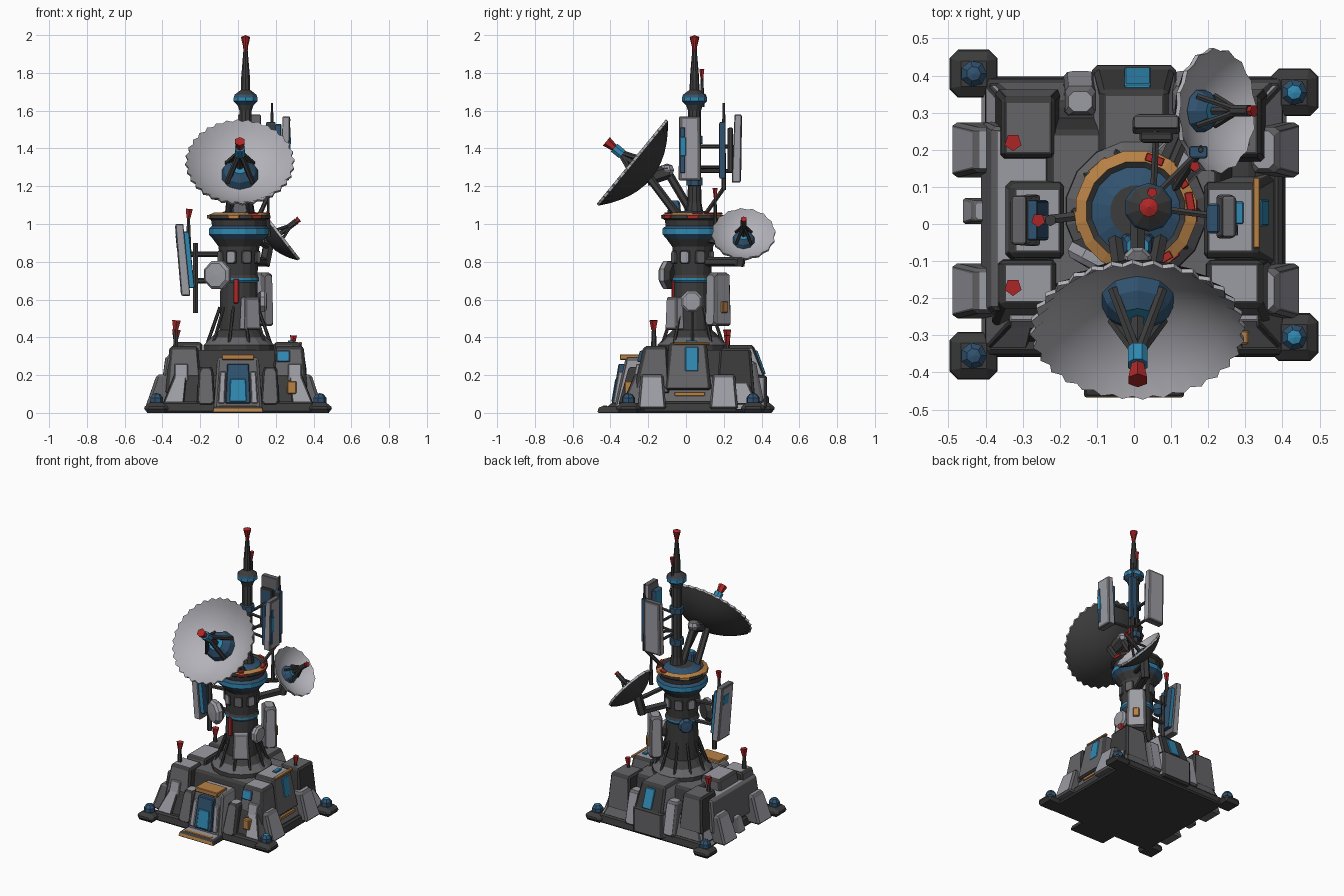
import bpy, bmesh, math
from mathutils import Vector, Matrix

if "Cube" in bpy.data.objects:
    bpy.data.objects.remove(bpy.data.objects["Cube"])

COLOURS = {"dark": (.045, .045, .045), "mid": (.13, .13, .14), "light": (.33, .33, .37),
           "white": (.45, .45, .49), "blue": (.03, .25, .45), "navy": (.03, .085, .16),
           "orange": (.48, .22, .06), "red": (.42, .02, .02)}
MATS = {}
for key, rgb in COLOURS.items():
    m = bpy.data.materials.new(key + " paint")
    m.use_nodes = True
    m.diffuse_color = (*rgb, 1)
    m.node_tree.nodes["Principled BSDF"].inputs["Base Color"].default_value = (*rgb, 1)
    MATS[key] = m
INDEX = {key: i for i, key in enumerate(MATS)}


def finish(name, bm, matrix, bevel=0, smooth=False):
    bmesh.ops.recalc_face_normals(bm, faces=bm.faces)
    me = bpy.data.meshes.new(name)
    bm.to_mesh(me)
    bm.free()
    for m in MATS.values():
        me.materials.append(m)
    ob = bpy.data.objects.new(name, me)
    bpy.context.collection.objects.link(ob)
    ob.matrix_world = matrix
    if bevel:
        mod = ob.modifiers.new("chamfer", 'BEVEL')
        mod.width, mod.segments = bevel, 1
    if smooth:
        bpy.ops.object.select_all(action='DESELECT')
        ob.select_set(True)
        bpy.context.view_layer.objects.active = ob
        bpy.ops.object.shade_smooth_by_angle(angle=math.radians(35))


def aim(loc, direction=(0, 0, 1)):
    q = Vector(direction).to_track_quat('Z', 'Y')
    return Matrix.Translation(loc) @ q.to_matrix().to_4x4()


SIDES = {"L": (1, 0, 0), "R": (-1, 0, 0), "F": (0, -1, 0), "B": (0, 1, 0), "T": (0, 0, 1)}


def block(name, loc, size, top=(1, 1), shift=(0, 0), mat="dark", panels=None, turn=0, bevel=.01):
    """Tapered box on its base centre; panels maps side letters to inset colours."""
    bm = bmesh.new()
    bmesh.ops.create_cube(bm, size=1)
    for v in bm.verts:
        v.co.z += .5
        up = v.co.z > .5
        v.co.x = v.co.x * size[0] * (top[0] if up else 1) + (shift[0] if up else 0)
        v.co.y = v.co.y * size[1] * (top[1] if up else 1) + (shift[1] if up else 0)
        v.co.z *= size[2]
    bm.normal_update()
    chosen = []
    for sides, colour in (panels or {}).items():
        for s in sides:
            chosen.append((max(bm.faces, key=lambda f: f.normal.dot(Vector(SIDES[s]))), colour))
    for f in bm.faces:
        f.material_index = INDEX[mat]
    for f, colour in chosen:
        edge = min(e.calc_length() for e in f.edges)
        bmesh.ops.inset_individual(bm, faces=[f], thickness=min(.02, edge * .18), depth=.004)
        f.material_index = INDEX[colour]
    finish(name, bm, Matrix.Translation(loc) @ Matrix.Rotation(math.radians(turn), 4, 'Z'), bevel)


def lathe(name, profile, n=12, loc=(0, 0, 0), direction=(0, 0, 1), teeth=0, smooth=False):
    """Spin (radius, height, colour of the band above) about an axis."""
    bm = bmesh.new()
    rmax = max(p[0] for p in profile)
    rings = []
    for r, z, _ in profile:
        if r == 0:
            rings.append([bm.verts.new((0, 0, z))] * n)
            continue
        ring = []
        for i in range(n):
            k = r * (1 - teeth * (i % 2)) if r > rmax * .97 else r
            a = math.tau * (i + .5) / n
            ring.append(bm.verts.new((k * math.cos(a), k * math.sin(a), z)))
        rings.append(ring)
    for j in range(len(rings) - 1):
        for i in range(n):
            k = (i + 1) % n
            quad = dict.fromkeys((rings[j][i], rings[j][k], rings[j + 1][k], rings[j + 1][i]))
            bm.faces.new(list(quad)).material_index = INDEX[profile[j][2]]
    finish(name, bm, aim(loc, direction), smooth=smooth)


def rod(name, a, b, r=.01, mat="dark", r2=None, n=6):
    a, b = Vector(a), Vector(b)
    h = (b - a).length
    lathe(name, [(0, 0, mat), (r, 0, mat), (r if r2 is None else r2, h, mat), (0, h, mat)], n, a, b - a)


def aerial(name, x, y, z0, z1, r=.012):
    rod(name + "_pole", (x, y, z0), (x, y, z1 - .04), r * 1.5, "dark", r * .7)
    rod(name + "_tip", (x, y, z1 - .05), (x + .004, y, z1), r * .9, "red", r * 1.6, 5)


def dish(name, loc, direction, R, depth, tip, n, collar):
    def bowl(t, off=0):
        return (R * t, -depth * (1 - t * t) - off)
    steps = [i / 6 for i in range(7)]
    prof = [(*bowl(t), "white") for t in steps] + [(*bowl(t, .014), "dark") for t in reversed(steps)]
    lathe(name + "_bowl", prof, n, loc, direction, .05, True)
    base = -depth + .012
    lathe(name + "_hub", [(0, base - .01, "navy"), (R * .35, base, "navy"), (R * .3, base + R * .14, "navy"),
                          (R * .17, base + R * .25, "blue"), (0, base + R * .25, "blue")], 10, loc, direction)
    M = aim(loc, direction)
    neck = tip - .085 * R / .28
    for i in range(4):
        a = math.tau * (i + .5) / 4
        foot = M @ Vector((R * .33 * math.cos(a), R * .33 * math.sin(a), base + .02))
        rod(name + "_feed_strut", foot, M @ Vector((0, 0, neck)), R * .05)
    rod(name + "_feed_stem", M @ Vector((0, 0, base)), M @ Vector((0, 0, neck)), R * .07, "dark")
    rod(name + "_feed_collar", M @ Vector((0, 0, neck - .02)), M @ Vector((0, 0, neck + .035)), R * .1, collar, n=8)
    rod(name + "_feed_tip", M @ Vector((0, 0, neck + .025)), M @ Vector((0, 0, tip)), R * .06, "red", R * .1)


# Base: plate, stepped hull and front entrance
block("base_plate", (0, .02, 0), (.82, .76, .06), (.97, .97))
block("lower_hull", (0, .03, .05), (.76, .7, .15), (.84, .84), panels={"LRB": "mid"})
block("upper_hull", (0, .04, .18), (.54, .5, .15), (.85, .85), panels={"T": "mid"})
block("front_step", (0, -.4, 0), (.27, .13, .03), (.95, .9), panels={"T": "light", "F": "orange"}, bevel=.003)
block("step_trim", (0, -.43, .03), (.2, .025, .008), mat="orange", bevel=.002)
block("entrance", (0, -.28, .02), (.25, .2, .27), (.85, .7), (0, .03), "mid", {"T": "light", "LR": "light"})
for x in (-.088, .088):
    block("door_post", (x, -.372, .05), (.035, .03, .17), (.9, 1), (-x * .1, .03), "light", bevel=.005)
block("door_frame", (0, -.372, .05), (.135, .04, .21), (.85, 1), (0, .035), "navy", bevel=.005)
block("door", (0, -.389, .06), (.09, .012, .12), (.9, 1), (0, .02), "blue", bevel=.003)
block("door_lintel", (0, -.295, .28), (.17, .11, .03), mat="orange", bevel=.004)
block("rear_hall", (0, .28, .02), (.22, .29, .18), panels={"LR": "light", "B": "mid"})
block("rear_hall_roof", (0, .28, .19), (.21, .28, .165), (.85, .78), (0, -.03), panels={"LR": "light", "T": "mid"})
block("rear_window", (.01, .408, .205), (.07, .03, .125), shift=(0, -.045), mat="blue", bevel=.003)

# Long gallery along the right flank, with a light roof
block("right_gallery", (-.31, .015, .08), (.2, .52, .22), (.8, .95), (.01, 0), "mid", {"T": "light", "R": "mid"})

for s, side in ((1, "left"), (-1, "right")):
    out = "L" if s > 0 else "R"
    block(side + "_wing", (s * .28, .01, .12), (.19, .24, .25), (.75, .8), (-s * .02, 0),
          panels={"T": "light", out + "FB": "mid"})
    if s > 0:
        block(side + "_window", (s * .352, .03, .22), (.025, .07, .13), shift=(-s * .02, 0), mat="blue", bevel=.004)
        block(side + "_sill_stripe", (s * .366, .02, .09), (.02, .16, .02), mat="orange", bevel=.003)
    hx = .27 if s > 0 else -.285
    block(side + "_rear_house", (hx, .26, .1), (.18, .2, .24), (.8, .8), panels={"TB": "mid"})
    block(side + "_front_house", (hx, -.18, .1), (.19, .19, .25), (.78, .65), (0, .02),
          panels={"F" + out: "mid", "T": "light"})
    block(side + "_house_plate", (s * .3, -.272, .17), (.07, .02, .09), shift=(0, .02), mat="light", bevel=.004)
    block(side + "_rear_locker", (s * .145, .35, .05), (.09, .12, .22), (.9, .6), (0, -.02), "mid", {"TB": "light"})
    block(side + "_entrance_cheek", (s * .17, -.29, .04), (.1, .13, .2), (.75, .6), (0, .03), "dark",
          {"F": "mid", "T": "light"})
    # Low pods along the flanks
    for y in (.2, -.18):
        block(side + "_pod", (.385 if s > 0 else -.42, y, .02), (.12 if s > 0 else .14, .15, .18), (.6, .8),
              (-s * .035, 0), "mid", {out + "T": "light"})
    # Corner buttresses and feet
    for y, t in ((.405 if s < 0 else .355, 1), (-.355 if s < 0 else -.305, -1)):
        x = s * .432
        block(side + "_corner_foot", (x, y, 0), (.14, .14, .055), (.8, .8), bevel=.022)
        lathe(side + "_corner_lamp", [(.036, .05, "navy"), (.036, .08, "navy"), (.02, .1, "navy" if s < 0 else "blue"),
                                      (0, .105, "navy")], 7, (x, y, 0))
        block(side + "_buttress", (s * .35, t * .3 + .02, .01), (.12, .14, .2), (.5, .5), (-s * .05, -t * .05),
              "dark", {out: "light" if t > 0 else "mid", "F" if t < 0 else "B": "light"})
block("right_vent", (-.42, .035, .02), (.08, .07, .1), (.7, .8), (.015, 0), "mid", {"TR": "light"})
block("roof_duct", (.33, .03, .362), (.02, .19, .012), mat="orange", bevel=.003)
block("roof_lamp", (.28, .03, .372), (.03, .06, .012), mat="blue", bevel=.003)
block("front_hatch", (.285, -.305, .1), (.05, .04, .07), mat="orange", bevel=.006)
block("house_window", (.24, -.245, .27), (.07, .02, .06), shift=(0, .015), mat="navy", panels={"F": "blue"}, bevel=.003)

# Tower column with bands and collar
TX, TY = .005, .035
lathe("tower", [(0, .2, "dark"), (.2, .2, "dark"), (.19, .36, "mid"), (.15, .4, "dark"), (.105, .44, "dark"),
                (.1, .69, "blue"), (.108, .7, "blue"), (.108, .715, "dark"), (.1, .73, "dark"),
                (.11, .88, "dark"), (.14, .92, "navy"), (.162, .945, "blue"), (.162, .975, "navy"),
                (.145, .99, "dark"), (.15, 1.02, "dark"), (.165, 1.03, "dark"), (.165, 1.048, "orange"),
                (.135, 1.06, "dark"), (.12, 1.05, "navy"), (.07, 1.07, "dark"), (0, 1.07, "dark")],
      16, (TX, TY, 0))
for i in range(10):
    a = math.tau * i / 10
    c, s = math.cos(a), math.sin(a)
    rod("tower_stay", (TX + .17 * c, TY + .17 * s, .36), (TX + .1 * c, TY + .1 * s, .56), .009)
for i in range(8):
    a = math.tau * (i + .5) / 8
    block("tower_plate", (TX + .1 * math.cos(a), TY + .1 * math.sin(a), .79), (.02, .055, .07),
          mat="dark", panels={"L": "light" if i % 2 else "mid"}, turn=math.degrees(a), bevel=.005)
# Painted marks on the collar: rim patches and top patches
for deg, colour in ((-100, "orange"), (-55, "red"), (0, "red"), (60, "orange"), (130, "orange"), (190, "orange")):
    a = math.radians(deg)
    c, s = math.cos(a), math.sin(a)
    block("collar_rim_mark", (TX + .162 * c, TY + .162 * s, 1.028), (.008, .06, .02), mat=colour, turn=deg, bevel=.002)
for deg in (10, 35, 70, 300):
    a = math.radians(deg)
    block("collar_top_mark", (TX + .148 * math.cos(a), TY + .148 * math.sin(a), 1.052), (.022, .05, .009),
          mat="red", turn=deg, bevel=.002)
block("red_stripe", (-.01, -.068, .58), (.028, .015, .13), mat="red", bevel=.004)
block("tower_locker", (.065, -.06, .44), (.1, .05, .17), (.9, .8), mat="mid", panels={"FLRT": "light"}, turn=35)
block("rear_locker", (.12, .17, .46), (.12, .08, .28), (.9, .9), mat="mid", panels={"BLRFT": "light"}, turn=-45)
block("rear_locker_mark", (.152, .202, .53), (.04, .022, .06), mat="orange", turn=-45, bevel=.004)
drum = [(0, 0, "dark"), (.055, 0, "dark"), (.08, .025, "light"), (.08, .05, "light"), (.065, .065, "light"), (0, .068, "light")]
lathe("front_drum", drum, 8, (-.09, -.06, .73), (-.45, -.85, 0))
lathe("left_drum", [(r * .75, z * .8, c) for r, z, c in drum], 8, (.1, .03, .59), (1, 0, 0))
lathe("rear_drum", [(r * .6, z * .8, "navy") for r, z, c in drum], 8, (-.07, .11, .7), (-.7, .7, 0))

# Mast and top antenna
lathe("mast", [(0, 1.04, "dark"), (.05, 1.04, "dark"), (.036, 1.12, "dark"), (.034, 1.6, "dark"), (.045, 1.63, "navy"),
               (.066, 1.65, "blue"), (.066, 1.67, "navy"), (.06, 1.685, "dark"), (.026, 1.71, "dark"),
               (.024, 1.78, "dark"), (.012, 1.92, "red"), (.014, 1.94, "red"), (.026, 1.99, "red"), (0, 2, "red")],
      10, (.04, .045, 0))
aerial("mast_whip", .045, .085, 1.62, 1.82, .009)
for z in (1.2, 1.42):
    lathe("mast_clamp", [(.03, 0, "navy"), (.047, .005, "navy"), (.047, .045, "navy"), (.03, .05, "navy")], 8, (.04, .045, z))

# Panel antennas around the mast
for z in (1.28, 1.41):
    rod("panel_bracket", (.04, .045, z), (.23, .02, z), .01)
    rod("panel_bracket", (.05, .045, z), (.06, .25, z), .01)
rod("panel_pole", (.18, .2, 1.18), (.18, .2, 1.64), .013, r2=.007)
block("panel_pole_box", (.175, .195, 1.24), (.045, .03, .3), mat="navy", panels={"FR": "dark"}, bevel=.006)
rod("panel_pole_arm", (.04, .06, 1.3), (.18, .2, 1.3), .009)
rod("panel_pole_base", (.1, .08, 1.02), (.18, .2, 1.19), .012)
block("left_panel", (.245, .02, 1.23), (.045, .11, .34), (.8, .95), (.01, 0), "mid", {"LFB": "light"}, bevel=.008)
block("left_panel_stripe", (.268, -.018, 1.27), (.012, .026, .24), shift=(.005, 0), mat="navy", bevel=.002)
block("left_panel_patch", (.272, -.016, 1.36), (.012, .03, .1), shift=(.002, 0), mat="blue", bevel=.002)
block("left_panel_back", (.215, .015, 1.25), (.03, .08, .28), mat="navy", panels={"R": "blue"}, bevel=.005)
block("rear_panel", (.06, .265, 1.22), (.12, .045, .36), (.95, .8), (0, .01), "mid", {"BLR": "light"}, bevel=.008)
block("rear_panel_back", (.06, .235, 1.27), (.09, .025, .24), mat="dark", panels={"F": "navy"}, bevel=.005)

# Panel antenna beside the tower
block("right_panel", (-.275, .01, .62), (.045, .13, .38), (.9, .95), (-.035, 0), "mid", {"RFB": "light"}, bevel=.008)
block("right_panel_patch", (-.318, .025, .87), (.012, .06, .07), shift=(-.007, 0), mat="blue", bevel=.002)
block("right_panel_back", (-.245, .01, .66), (.03, .1, .3), shift=(-.03, 0), mat="navy", panels={"FB": "blue"}, bevel=.005)
rod("right_panel_post", (-.225, .01, .53), (-.225, .01, .9), .016)
aerial("right_panel_whip", -.262, .01, .84, 1.08)
for z in (.7, .84):
    rod("right_panel_arm", (-.08, .03, z), (-.25, .01, z), .014)

# Large dish and its cradle
dish("main_dish", (.01, -.29, 1.33), (0, -.77, .63), .29, .125, .17, 64, "blue")
lathe("main_dish_pivot", [(0, -.035, "mid"), (.03, -.025, "light"), (.04, 0, "light"), (.03, .025, "mid"), (0, .035, "mid")],
      8, (.01, -.1, 1.285))
rod("main_dish_yoke", (.01, -.09, 1.28), (.01, -.21, 1.24), .04)
for x in (-.05, .07):
    rod("main_dish_leg", (x, -.04, 1.04), (x * .6, -.19, 1.24), .022)
rod("main_dish_brace", (.01, .03, 1.06), (.01, -.1, 1.28), .022)
block("main_dish_motor", (.01, -.06, 1.05), (.09, .07, .07), (.8, .8), mat="navy", panels={"T": "blue", "F": "mid"})

# Small dish and its arm
dish("side_dish", (.225, .305, .95), (.79, 0, .61), .17, .07, .125, 32, "dark")
rod("side_dish_arm", (.06, .1, .8), (.14, .28, .8), .026)
rod("side_dish_elbow", (.14, .28, .78), (.165, .3, .91), .03)
rod("side_dish_brace", (.08, .1, .92), (.16, .29, .88), .016)

# Red tipped aerials
aerial("collar_aerial", .16, .155, .93, 1.19, .009)
aerial("right_front_aerial", -.33, -.17, .2, .49, .015)
aerial("right_rear_aerial", -.33, .22, .2, .44, .015)
aerial("left_rear_aerial", .29, .22, .25, .41, .012)
